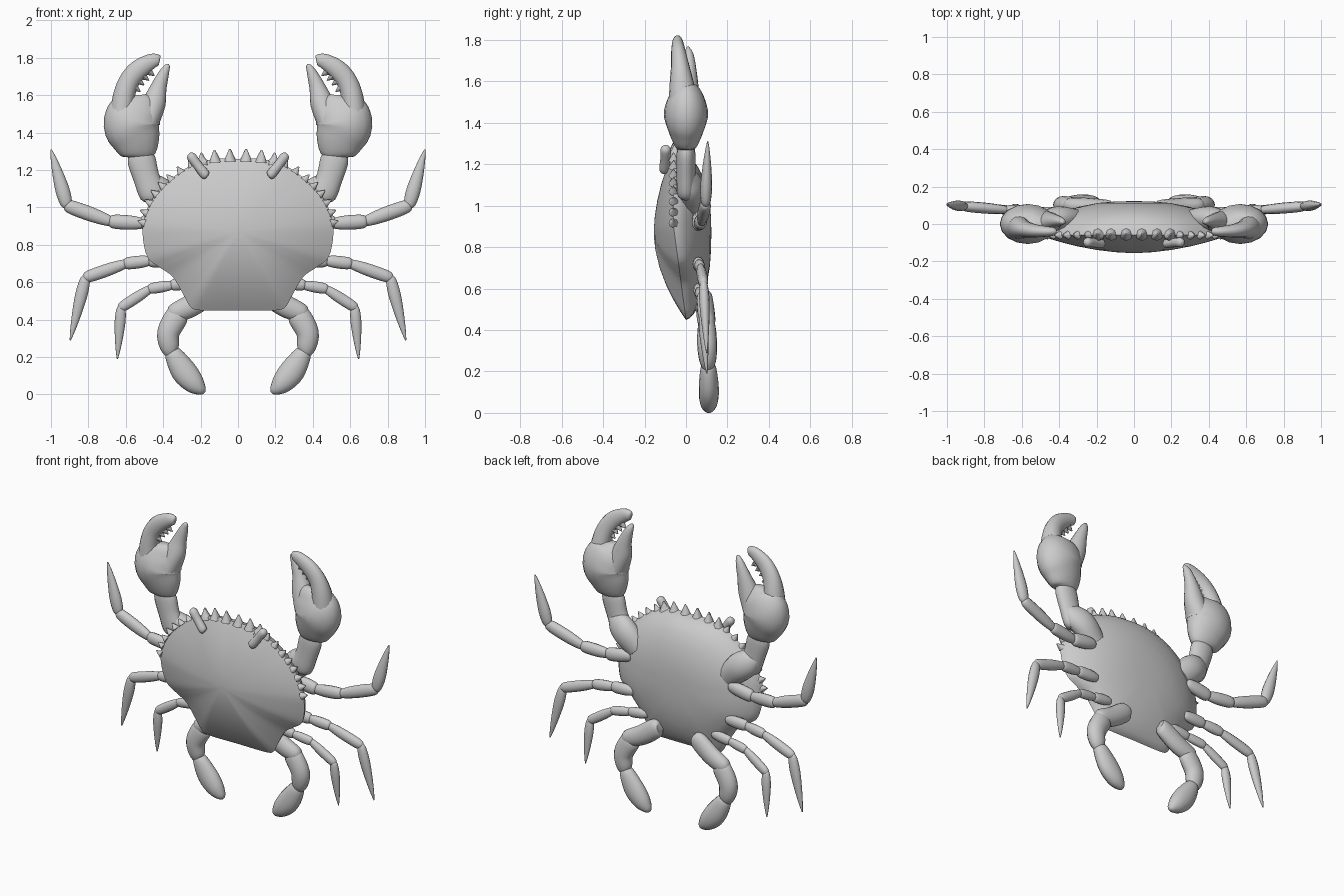
import bpy, bmesh, math
from mathutils import Vector, Matrix


def spline(pts, n):
    # Catmull-Rom through tuples of any length
    out = []
    P = [pts[0]] + list(pts) + [pts[-1]]
    for i in range(1, len(P) - 2):
        for k in range(n):
            t = k / n
            out.append([0.5 * (2 * b + (c - a) * t + (2 * a - 5 * b + 4 * c - d) * t * t
                               + (3 * b - a - 3 * c + d) * t ** 3)
                        for a, b, c, d in zip(*P[i - 1:i + 3])])
    out.append(list(pts[-1]))
    return out


def finish(name, bm, mirror=False):
    bmesh.ops.recalc_face_normals(bm, faces=bm.faces)
    me = bpy.data.meshes.new(name)
    bm.to_mesh(me)
    bm.free()
    ob = bpy.data.objects.new(name, me)
    bpy.context.collection.objects.link(ob)
    if mirror:
        ob.modifiers.new("mirror", 'MIRROR')
    return ob


def skin(bm, rings):
    for a, b in zip(rings, rings[1:]):
        for i in range(len(a)):
            j = (i + 1) % len(a)
            bm.faces.new((a[i], a[j], b[j], b[i]))


def limb(name, pts, sides=16, n=4):
    # elliptical loft; points are x, y, z, half width, half depth
    s = spline(pts, n)
    bm = bmesh.new()
    rings = []
    for i, p in enumerate(s):
        c = Vector(p[:3])
        t = (Vector(s[min(i + 1, len(s) - 1)][:3]) - Vector(s[max(i - 1, 0)][:3])).normalized()
        u = Vector((0, 1, 0)).cross(t).normalized()
        v = t.cross(u)
        rw, rd = max(p[3], .003), max(p[4], .003)
        rings.append([bm.verts.new(c + u * rw * math.cos(a) + v * rd * math.sin(a))
                      for a in (2 * math.pi * k / sides for k in range(sides))])
    skin(bm, rings)
    bm.faces.new(rings[0])
    bm.faces.new(rings[-1])
    return finish(name, bm, True)


def spike(bm, base, direction, r, h):
    d = Vector(direction).normalized()
    m = Matrix.Translation(Vector(base) + d * h / 2) @ d.to_track_quat('Z', 'Y').to_matrix().to_4x4()
    bmesh.ops.create_cone(bm, cap_ends=True, segments=8, radius1=r, radius2=r * .12, depth=h, matrix=m)


# Carapace: outline rings domed to the front, oval belly at the back
half = [(0, .45), (.2, .45), (.255, .47), (.29, .53), (.35, .63), (.42, .68), (.485, .735),
        (.51, .86), (.495, .97), (.44, 1.07), (.36, 1.15), (.25, 1.225), (.12, 1.26), (0, 1.26)]
right = spline(half, 4)
outline = right + [[-x, z] for x, z in right[-2:0:-1]]
CZ = .87


def rim_y(z):
    return -.06 * min(1, max(0, (z - .45) / .45))


bm = bmesh.new()
rings = []
levels = [(-1, s) for s in (.06, .2, .4, .6, .75, .87, .95)] + [(0, 1)] \
    + [(1, s) for s in (.985, .95, .88, .78, .62, .4, .2, .06)]
for side, s in levels:
    ring = []
    for x, z in outline:
        ry = rim_y(z)
        if side <= 0:
            y = ry + (-.155 - ry) * (1 - s ** 1.9)
        else:
            y = ry + (.122 - ry) * (1 - s ** 2.6) ** .6
            a = math.atan2((z - CZ) / .41, x / .48)
            k = min(1, (1 - s) * 6)
            x += (.49 * math.cos(a) - x) * k
            z += (CZ + .41 * math.sin(a) - z) * k
        ring.append(bm.verts.new((x * s, y, CZ + (z - CZ) * s)))
    rings.append(ring)
skin(bm, rings)
bm.faces.new(rings[0])
bm.faces.new(rings[-1])
finish("carapace", bm)

# Brow spikes and side serrations
bm = bmesh.new()
for x, z in ((.042, 1.245), (.122, 1.24), (.19, 1.225)):
    spike(bm, (x, -.055, z), (x * .5, 0, 1), .035, .068)
for i in range(30, 47, 2):
    x, z = right[i]
    spike(bm, (x * .98, -.06, CZ + (z - CZ) * .98), (x, 0, z - CZ + .12), .024, .042)
finish("shell_spikes", bm, True)

# Eyes on short stalks
limb("eye_stalk", [(.165, -.105, 1.165, .012, .012), (.175, -.105, 1.175, .026, .024),
                   (.215, -.1, 1.225, .025, .024), (.25, -.098, 1.272, .025, .025),
                   (.262, -.098, 1.287, .01, .01)])

# Claw arms
limb("claw_shoulder", [(.32, .03, .98, .07, .05), (.40, .03, 1.06, .085, .065),
                       (.47, .015, 1.11, .075, .055), (.52, .01, 1.14, .03, .025)])
limb("claw_forearm", [(.44, 0, 1.04, .03, .03), (.455, 0, 1.07, .07, .045),
                      (.49, 0, 1.16, .07, .045), (.515, 0, 1.25, .075, .045),
                      (.525, 0, 1.295, .06, .04)])
limb("claw_palm", [(.525, 0, 1.262, .05, .03), (.527, 0, 1.29, .095, .055),
                   (.545, 0, 1.36, .13, .085), (.568, 0, 1.44, .15, .107),
                   (.552, 0, 1.52, .14, .088), (.54, -.005, 1.575, .105, .055),
                   (.54, -.005, 1.60, .05, .025)])

# Claw fingers
limb("claw_outer_finger", [(.62, -.01, 1.46, .07, .075), (.612, -.02, 1.58, .06, .06),
                           (.585, -.028, 1.67, .055, .045), (.535, -.036, 1.735, .052, .036),
                           (.47, -.04, 1.778, .042, .028), (.43, -.04, 1.79, .031, .022),
                           (.417, -.04, 1.79, .018, .012)])
limb("claw_inner_finger", [(.48, 0, 1.46, .06, .075), (.448, .008, 1.56, .062, .055),
                           (.425, .015, 1.64, .044, .038), (.395, .015, 1.72, .027, .024),
                           (.378, .01, 1.755, .015, .012), (.374, .01, 1.767, .004, .004)])
bm = bmesh.new()
for x, z in ((.55, 1.64), (.53, 1.675), (.503, 1.70), (.475, 1.725)):
    spike(bm, (x, -.03, z), (-.8, .1, -.6), .02, .035)
finish("claw_teeth", bm, True)


# Walking legs: tapered segments between joints
def segment(name, a, b, r, pointed=False):
    a, b = Vector(a), Vector(b)
    shape = ((0, .45), (.08, .85), (.3, 1), (.6, .75), (.85, .4), (1, .1)) if pointed else \
            ((0, .4), (.08, .75), (.4, 1), (.8, 1), (.95, .8), (1, .4))
    limb(name, [(*a.lerp(b, t), r * k, r * k * .75) for t, k in shape], 12, 3)


legs = {"front_leg": ([(.36, .06, .94), (.51, .06, .915), (.68, .075, .925), (.915, .095, 1.01),
                       (1.0, .105, 1.31)], .038),
        "middle_leg": ([(.34, .06, .72), (.47, .06, .715), (.60, .07, .70), (.815, .085, .625),
                        (.897, .1, .29)], .033),
        "rear_leg": ([(.24, .06, .60), (.35, .06, .585), (.47, .07, .565), (.625, .08, .465),
                      (.645, .1, .19)], .029)}
for name, (j, r) in legs.items():
    for k, part in enumerate(("hip", "upper", "middle", "tip")):
        d = (Vector(j[k + 1]) - Vector(j[k])).normalized() * .012
        segment(name + "_" + part, Vector(j[k]) - d, Vector(j[k + 1]) + (d if k < 3 else d * 0),
                r * (1.1 if k == 0 else 1), k == 3)

# Swimming legs with paddles
limb("paddle_hip", [(.12, .09, .56, .03, .03), (.15, .09, .545, .058, .04),
                    (.25, .095, .475, .06, .045), (.34, .1, .435, .05, .04),
                    (.37, .1, .42, .02, .02)])
limb("paddle_upper", [(.30, .1, .45, .035, .025), (.325, .1, .42, .062, .042),
                      (.372, .102, .33, .06, .048), (.365, .105, .25, .05, .04),
                      (.35, .105, .205, .025, .02)])
limb("paddle_blade", [(.36, .108, .245, .025, .02), (.345, .108, .215, .048, .038),
                      (.29, .11, .125, .068, .048), (.235, .11, .06, .057, .045),
                      (.195, .11, .022, .03, .028), (.18, .11, .008, .008, .008)])

# Smooth shading with crisp edges
for ob in bpy.context.collection.objects:
    ob.select_set(True)
    bpy.context.view_layer.objects.active = ob
bpy.ops.object.shade_smooth_by_angle(angle=math.radians(45))
